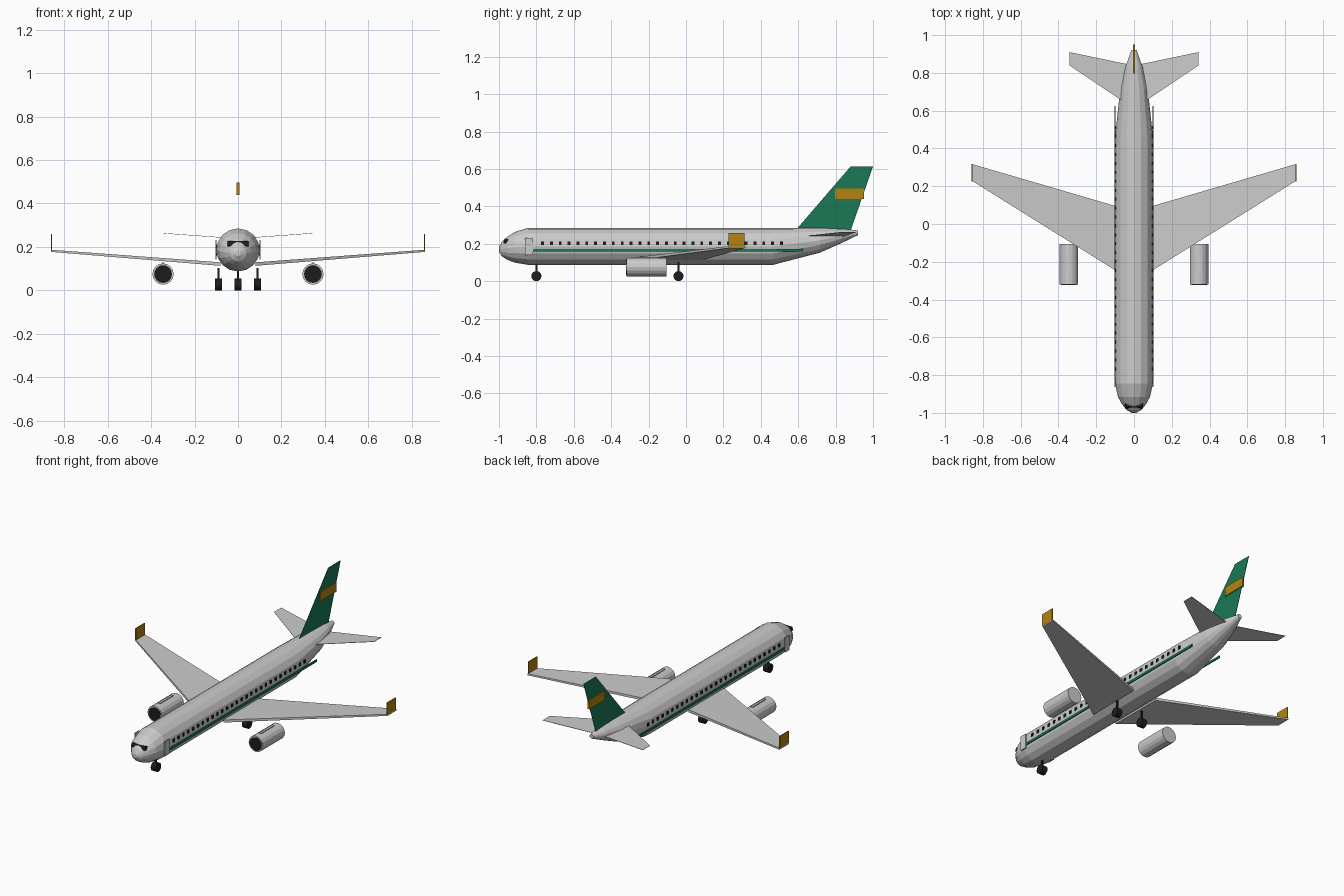
import bpy, bmesh, math
from mathutils import Matrix, Vector

if "Cube" in bpy.data.objects:
    bpy.data.objects.remove(bpy.data.objects["Cube"])


def mat(name, rgb):
    m = bpy.data.materials.new(name)
    m.diffuse_color = (*rgb, 1)
    m.use_nodes = True
    m.node_tree.nodes["Principled BSDF"].inputs["Base Color"].default_value = m.diffuse_color
    return m


GREEN = mat("green", (0.01, 0.19, 0.09))
GOLD = mat("gold", (0.45, 0.23, 0.005))
DARK = mat("dark", (0.012, 0.012, 0.014))


def finish(name, bm, material=None):
    bmesh.ops.recalc_face_normals(bm, faces=bm.faces)
    me = bpy.data.meshes.new(name)
    bm.to_mesh(me)
    bm.free()
    ob = bpy.data.objects.new(name, me)
    bpy.context.collection.objects.link(ob)
    if material:
        me.materials.append(material)
    return ob


def add_box(bm, loc, size, rx=0):
    m = Matrix.Translation(loc) @ Matrix.Rotation(rx, 4, 'X') @ Matrix.Diagonal((*size, 1))
    bmesh.ops.create_cube(bm, size=1, matrix=m)


def box(name, loc, size, material=None, rx=0):
    bm = bmesh.new()
    add_box(bm, loc, size, rx)
    return finish(name, bm, material)


def cylinder(name, loc, r, depth, axis, material=None, n=16):
    bm = bmesh.new()
    rot = Matrix.Rotation(math.pi / 2, 4, axis)
    bmesh.ops.create_cone(bm, cap_ends=True, segments=n, radius1=r, radius2=r,
                          depth=depth, matrix=Matrix.Translation(loc) @ rot)
    return finish(name, bm, material)


def loft(name, rings, material=None):
    bm = bmesh.new()
    vs = [[bm.verts.new(p) for p in ring] for ring in rings]
    n = len(vs[0])
    for a, b in zip(vs, vs[1:]):
        for i in range(n):
            bm.faces.new((a[i], a[(i + 1) % n], b[(i + 1) % n], b[i]))
    bm.faces.new(vs[0])
    bm.faces.new(vs[-1])
    return finish(name, bm, material)


def surface(name, root, tip, s):
    """Swept panel; root and tip are (x, front y, rear y, z, thickness)."""
    rings = []
    for x, y0, y1, z, t in (root, tip):
        rings.append([(s * x, y0, z - t / 2), (s * x, y1, z - t / 2),
                      (s * x, y1, z + t / 2), (s * x, y0, z + t / 2)])
    return loft(name, rings)


# Fuselage: y, half width, bottom z, top z
stations = [(-1.0, 0.012, 0.158, 0.182), (-0.985, 0.038, 0.133, 0.21),
            (-0.955, 0.063, 0.114, 0.237), (-0.915, 0.085, 0.099, 0.263),
            (-0.845, 0.1, 0.087, 0.285), (0.465, 0.1, 0.087, 0.285),
            (0.716, 0.073, 0.152, 0.284), (0.83, 0.046, 0.203, 0.281),
            (0.92, 0.014, 0.246, 0.271)]
N = 16
loft("fuselage", [[(w * math.cos(2 * math.pi * i / N), y,
                    (b + t) / 2 + (t - b) / 2 * math.sin(2 * math.pi * i / N))
                   for i in range(N)] for y, w, b, t in stations])

# Cockpit glass
box("cockpit_window", (0, -0.958, 0.212), (0.096, 0.03, 0.024), DARK, math.radians(-15))

# Tail fin with its band
fin = [(0.593, 0.28), (0.88, 0.27), (1.0, 0.613), (0.88, 0.613)]
loft("tail_fin", [[(x, y, z) for y, z in fin] for x in (-0.001, 0.001)], GREEN)
box("fin_band", (0, 0.874, 0.468), (0.012, 0.154, 0.057), GOLD)

for s, side in ((-1, "left"), (1, "right")):
    # Wings, winglets and tailplane
    surface(side + "_wing", (0.08, -0.257, 0.09, 0.121, 0.016),
            (0.86, 0.23, 0.318, 0.182, 0.01), s)
    box(side + "_winglet", (s * 0.858, 0.27, 0.221), (0.005, 0.088, 0.075), GOLD)
    surface(side + "_tailplane", (0.03, 0.63, 0.845, 0.24, 0.002),
            (0.342, 0.84, 0.91, 0.263, 0.002), s)

    # Engines
    ex = s * 0.345
    cylinder(side + "_engine", (ex, -0.212, 0.075), 0.049, 0.214, 'X')
    cylinder(side + "_intake", (ex, -0.318, 0.075), 0.041, 0.008, 'X', DARK)
    box(side + "_pylon", (ex, -0.212, 0.118), (0.014, 0.13, 0.02))

    # Door and stripe
    box(side + "_door", (s * 0.101, -0.84, 0.186), (0.006, 0.044, 0.09))
    box(side + "_stripe", (s * 0.1, -0.1, 0.165), (0.006, 1.45, 0.014), GREEN)

    # Cabin windows
    bm = bmesh.new()
    for i in range(28):
        add_box(bm, (s * 0.099, -0.767 + i * 0.0473, 0.202), (0.006, 0.015, 0.019))
    finish(side + "_cabin_windows", bm, DARK)

# Landing gear
for name, x, y in (("nose", 0, -0.8), ("left_main", -0.09, -0.04), ("right_main", 0.09, -0.04)):
    cylinder(name + "_wheel", (x, y, 0.027), 0.027, 0.034, 'Y', DARK)
    box(name + "_strut", (x, y, 0.073), (0.01, 0.01, 0.06), DARK)
